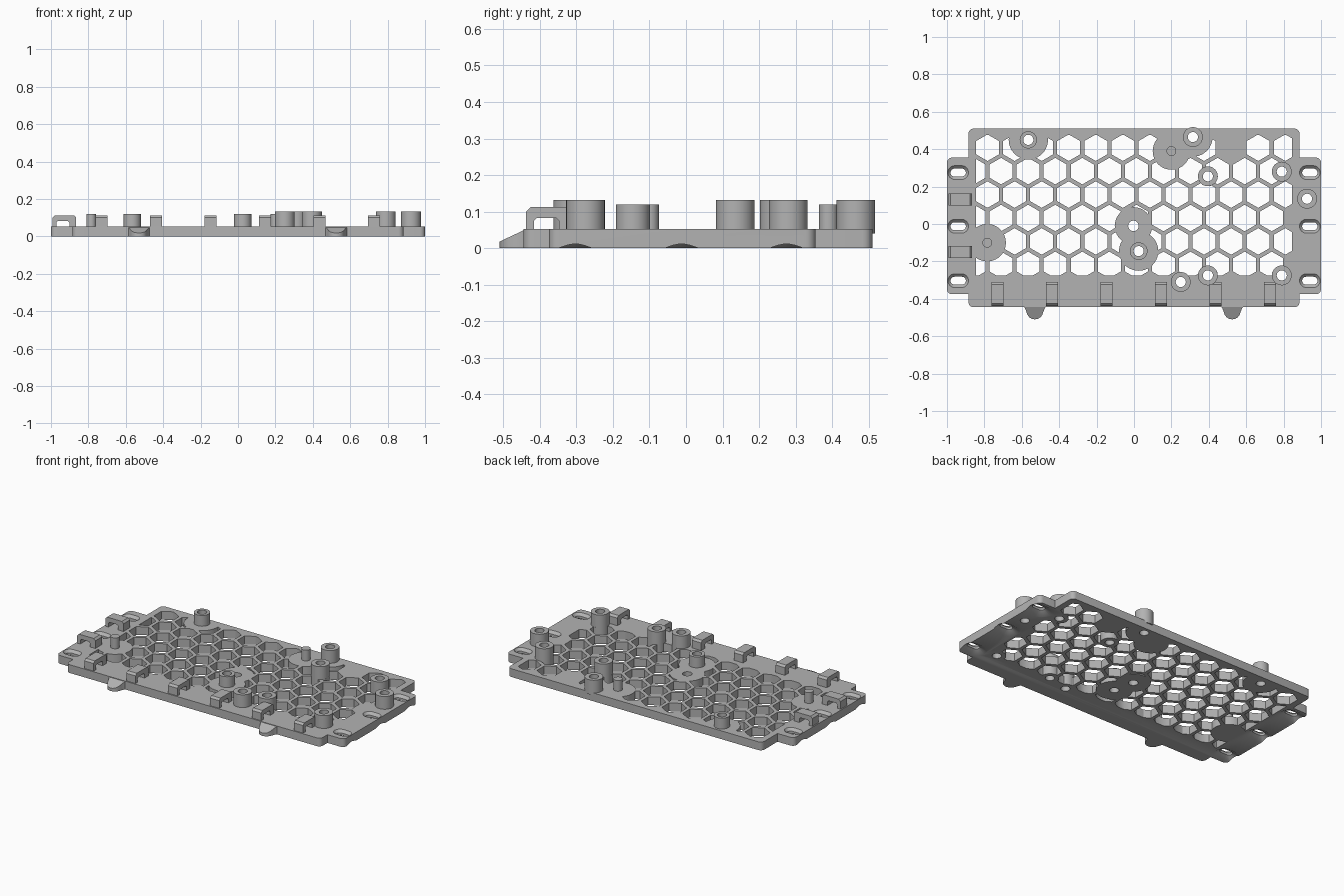
import bpy, bmesh, math
from mathutils import Vector, Matrix

cube = bpy.data.objects.get("Cube")
if cube:
    bpy.data.objects.remove(cube, do_unlink=True)

TOP = 0.052
grey = bpy.data.materials.new("matte_grey")
grey.use_nodes = True
grey.diffuse_color = (0.45, 0.45, 0.45, 1)
grey.node_tree.nodes["Principled BSDF"].inputs["Base Color"].default_value = (0.45, 0.45, 0.45, 1)


def build(name, solids, closed=False):
    """Loft each solid through its loops; closed solids wrap round as a tube."""
    bm = bmesh.new()
    for loops in solids:
        rings = [[bm.verts.new(p) for p in loop] for loop in loops]
        pairs = list(zip(rings, rings[1:]))
        if closed:
            pairs.append((rings[-1], rings[0]))
        else:
            bm.faces.new(rings[0])
            bm.faces.new(rings[-1])
        for a, b in pairs:
            for i in range(len(a)):
                j = (i + 1) % len(a)
                bm.faces.new((a[i], a[j], b[j], b[i]))
    bmesh.ops.recalc_face_normals(bm, faces=bm.faces)
    me = bpy.data.meshes.new(name)
    bm.to_mesh(me)
    bm.free()
    me.materials.append(grey)
    ob = bpy.data.objects.new(name, me)
    bpy.context.collection.objects.link(ob)
    return ob


def prism(outline, z0, z1):
    return [[(x, y, z) for x, y in outline] for z in (z0, z1)]


def circle(x, y, r, n=40, start=0.0):
    return [(x + r * math.cos(start + math.tau * i / n),
             y + r * math.sin(start + math.tau * i / n)) for i in range(n)]


def stadium(x, y, half_len, half_wid, z, n=12):
    pts = []
    for side, a0 in ((1, -math.pi / 2), (-1, math.pi / 2)):
        for i in range(n + 1):
            a = a0 + math.pi * i / n
            pts.append((x + side * (half_len - half_wid) + half_wid * math.cos(a),
                        y + half_wid * math.sin(a), z))
    return pts


def fillet(corners, r, n=6):
    """Round the convex right-angle corners of a counter-clockwise outline."""
    out = []
    for i, c in enumerate(corners):
        p = Vector(c)
        d0 = (Vector(corners[i - 1]) - p).normalized()
        d1 = (Vector(corners[(i + 1) % len(corners)]) - p).normalized()
        if d0.cross(d1) > 0:
            out.append(tuple(p))
            continue
        centre = p + r * (d0 + d1)
        for k in range(n + 1):
            t = math.pi / 2 * k / n
            out.append(tuple(centre - r * (d1 * math.cos(t) + d0 * math.sin(t))))
    return out


def boolean(ob, cutter, operation="DIFFERENCE"):
    mod = ob.modifiers.new("cut", "BOOLEAN")
    mod.operation, mod.object, mod.solver = operation, cutter, "EXACT"
    bpy.context.view_layer.objects.active = ob
    bpy.ops.object.modifier_apply(modifier=mod.name)
    bpy.data.objects.remove(cutter, do_unlink=True)


def smooth(ob):
    bpy.ops.object.select_all(action="DESELECT")
    ob.select_set(True)
    bpy.context.view_layer.objects.active = ob
    bpy.ops.object.shade_smooth_by_angle(angle=math.radians(30))


# Layout: standoffs as x, y, radius, height
standoffs = [(-0.565, 0.45, 0.046, 0.12), (0.025, -0.145, 0.047, 0.12)]
standoffs += [(x, y, 0.053, 0.132) for x, y in (
    (0.315, 0.465), (0.395, 0.255), (0.79, 0.28), (0.925, 0.135),
    (0.25, -0.31), (0.395, -0.275), (0.79, -0.275))]
pins = [(0.2, 0.39), (-0.785, -0.1)]
hub = (-0.003, -0.01)

# Base plate with narrower body and side wings
half = [(0.885, -0.445), (0.885, -0.375), (1, -0.375), (1, 0.355), (0.885, 0.355), (0.885, 0.51)]
plate = build("base_plate", [prism(
    fillet(half + [(-x, y) for x, y in reversed(half)], 0.027), 0, TOP)])

# Honeycomb openings, trimmed to the border and kept clear of the mounts
pitch = 0.1447
hexes = []
for row in range(6):
    y = 0.408 - row * pitch * math.sqrt(3) / 2
    for col in range(13):
        x = -0.783 + pitch * (col - (0.5 if row % 2 else 0))
        if x > 0.82 or (row == 0 and col == 9):
            continue
        hexes.append(prism(circle(x, y, 0.071, 6, math.pi / 6), -0.1, 0.2))
honeycomb = build("honeycomb_cutter", hexes)
border = [(-0.845, -0.275), (0.845, -0.275), (0.845, 0.475), (-0.845, 0.475)]
boolean(honeycomb, build("border_cutter", [prism(border, -0.15, 0.25)]), "INTERSECT")
keep = [(x, y, 0.1) for x, y in pins + [hub]]
for i, (x, y, r, h) in enumerate(standoffs):
    keep.append((x, y, 0.105 if i < 3 else r))
for x, y, r in keep:
    boolean(honeycomb, build("keepout", [prism(circle(x, y, r), -0.2, 0.3)]))
boolean(plate, honeycomb)

# Screw bores through the plate
bores = [(x, y, 0.027) for x, y, r, h in standoffs] + [hub + (0.028,)]
boolean(plate, build("bore_cutter", [prism(circle(*b, n=32), -0.1, 0.2) for b in bores]))

# Countersunk mounting slots in both wings
slots = []
for x in (-0.94, 0.94):
    for y in (0.275, -0.012, -0.303):
        slots.append([stadium(x, y, *s) for s in (
            (0.0835, 0.0655, -0.002), (0.041, 0.021, 0.022),
            (0.041, 0.021, 0.036), (0.056, 0.038, TOP + 0.001))])
boolean(plate, build("slot_cutter", slots))
smooth(plate)

# Standoffs
for i, (x, y, r, h) in enumerate(standoffs):
    rings = [[(px, py, z) for px, py in circle(x, y, rad, 32)]
             for rad, z in ((0.027, 0.04), (r, 0.04), (r, h), (0.027, h))]
    smooth(build(f"standoff_{i + 1}", [rings], closed=True))

# Locating pins
for i, (x, y) in enumerate(pins):
    smooth(build(f"locating_pin_{i + 1}", [prism(circle(x, y, 0.026, 24), 0.04, 0.12)]))

# Cable tie bridges: an arch profile given a width
arch = [(0, 0.045), (0, 0.1), (0.012, 0.112), (0.115, 0.112), (0.127, 0.1), (0.127, 0.045),
        (0.09, 0.045), (0.09, 0.075), (0.082, 0.083), (0.03, 0.083), (0.022, 0.075), (0.022, 0.045)]


def bridge(name, x, y, turn):
    ob = build(name, [[[(w, u, z) for u, z in arch] for w in (-0.032, 0.032)]])
    ob.data.transform(Matrix.Translation((x, y, 0)) @ Matrix.Rotation(turn, 4, "Z"))


for i in range(6):
    bridge(f"front_tie_bridge_{i + 1}", -0.73 + 0.2915 * i, -0.438, 0)
for i, y in enumerate((0.13, -0.15)):
    bridge(f"right_tie_bridge_{i + 1}", -0.992, y, -math.pi / 2)

# Sloped front tabs with a flared root
flare = [(0.06, -0.44), (0.052, -0.452), (0.046, -0.468), (0.04, -0.485), (0.03, -0.499), (0.016, -0.507)]
outline = flare + [(0, -0.51)] + [(-x, y) for x, y in reversed(flare)]
for side, cx in (("right", -0.53), ("left", 0.525)):
    base = [(cx + x, y, 0) for x, y in outline]
    slope = [(cx + x, y, 0.018 + (y + 0.51) * 0.47) for x, y in outline]
    smooth(build(f"{side}_front_tab", [[base, slope]]))
